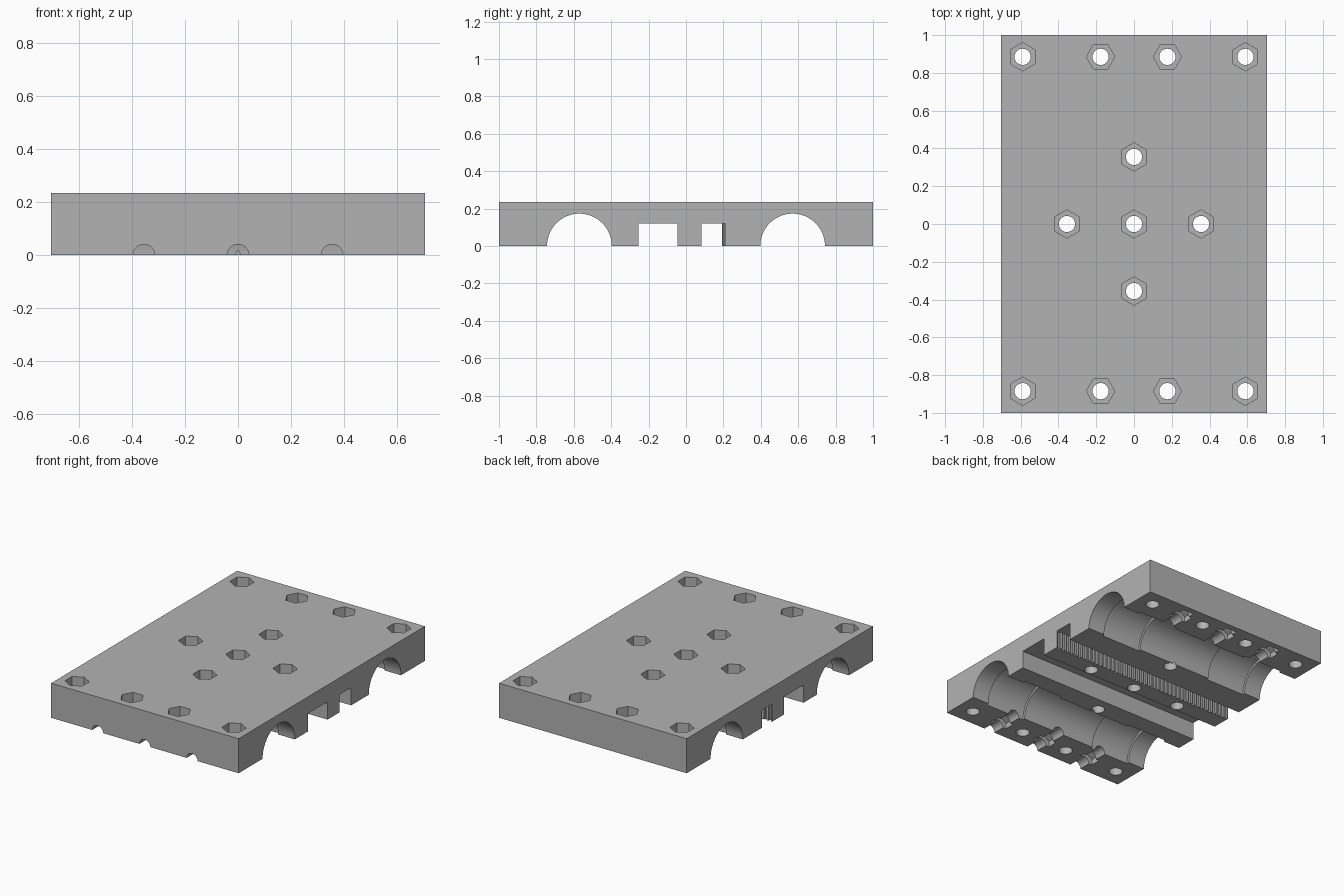
import bpy
import bmesh
import math
from mathutils import Matrix

cube = bpy.data.objects.get("Cube")
if cube:
    bpy.data.objects.remove(cube, do_unlink=True)

HALF_X, HALF_Y, HEIGHT = 0.705, 1.0, 0.235
SLOT_TOP = 0.12

grey = bpy.data.materials.new("light_grey")
grey.use_nodes = True
COLOUR = (0.45, 0.45, 0.45, 1)
grey.diffuse_color = COLOUR
grey.node_tree.nodes["Principled BSDF"].inputs["Base Color"].default_value = COLOUR

cutters = bpy.data.collections.new("cutters")
bpy.context.scene.collection.children.link(cutters)


def add_object(name, bm, collection):
    bmesh.ops.recalc_face_normals(bm, faces=bm.faces)
    mesh = bpy.data.meshes.new(name)
    bm.to_mesh(mesh)
    bm.free()
    mesh.materials.append(grey)
    obj = bpy.data.objects.new(name, mesh)
    collection.objects.link(obj)
    return obj


def box(name, x, y, z, collection):
    bm = bmesh.new()
    bmesh.ops.create_cube(bm, size=1)
    for v in bm.verts:
        v.co = [lo + (c + 0.5) * (hi - lo) for c, (lo, hi) in zip(v.co, (x, y, z))]
    return add_object(name, bm, collection)


def cylinder(name, centre, radius, length, axis="Z", sides=32, spin=0.0):
    turn = {"Z": Matrix(), "X": Matrix.Rotation(math.pi / 2, 4, "Y"),
            "Y": Matrix.Rotation(math.pi / 2, 4, "X")}[axis]
    bm = bmesh.new()
    bmesh.ops.create_cone(
        bm, cap_ends=True, segments=sides, radius1=radius, radius2=radius, depth=length,
        matrix=Matrix.Translation(centre) @ turn @ Matrix.Rotation(spin, 4, "Z"))
    return add_object(name, bm, cutters)


# Solid plate
plate = box("carriage_plate", (-HALF_X, HALF_X), (-HALF_Y, HALF_Y), (0, HEIGHT),
            bpy.context.scene.collection)

# Vertical bolt holes with hexagonal nut pockets in the top
bolts = [(x, y, 0) for x in (-0.59, 0.59) for y in (-0.885, 0.885)]
bolts += [(x, y, math.pi / 6) for x in (-0.177, 0.177) for y in (-0.885, 0.885)]
bolts += [(0, 0, 0), (0.355, 0, 0), (-0.355, 0, 0), (0, 0.355, 0), (0, -0.355, 0)]
for x, y, spin in bolts:
    # Points along x, or along y for the inner end rows
    cylinder("bolt_hole", (x, y, 0.1), 0.043, 0.5)
    cylinder("nut_pocket", (x, y, HEIGHT + 0.01), 0.075, 0.18, sides=6, spin=spin)

# Bearing channels, wider in two pockets along each
for y in (-0.57, 0.57):
    cylinder("rod_channel", (0, y, 0), 0.173, 2, "X", 64)
    for x in (-0.43, 0.43):
        cylinder("bearing_pocket", (x, y, 0), 0.19, 0.3, "X", 64)

# Clamp screws under both ends, with captive nuts
for x in (-0.355, 0, 0.355):
    for end, start, stop in ((-0.88, -1.1, -0.72), (0.88, 0.7, 0.96)):
        cylinder("screw_groove", (x, (start + stop) / 2, 0), 0.041, stop - start, "Y")
        cylinder("nut_trap", (x, end, 0), 0.075, 0.07, "Y", 6)

# Plain belt slot
box("belt_slot", (-1, 1), (-0.255, -0.045), (-0.1, SLOT_TOP), cutters)

# Toothed belt slot, a comb outline extruded upwards
TEETH = 42
pitch = 2 * HALF_X / TEETH
outline = [(HALF_X + 0.1, 0.21), (-HALF_X - 0.1, 0.19), (-HALF_X - 0.1, 0.084)]
for i in range(TEETH):
    x = -HALF_X + (i + 0.25) * pitch
    outline += [(x, 0.084), (x, 0.07), (x + pitch / 2, 0.07), (x + pitch / 2, 0.084)]
outline.append((HALF_X + 0.1, 0.084))
bm = bmesh.new()
face = bm.faces.new([bm.verts.new((x, y, -0.1)) for x, y in outline])
extruded = bmesh.ops.extrude_face_region(bm, geom=[face])["geom"]
bmesh.ops.translate(bm, vec=(0, 0, SLOT_TOP + 0.1),
                    verts=[v for v in extruded if isinstance(v, bmesh.types.BMVert)])
add_object("toothed_slot", bm, cutters)

# Cut everything out of the plate, then drop the cutters
cut = plate.modifiers.new("cut", "BOOLEAN")
cut.operation = "DIFFERENCE"
cut.operand_type = "COLLECTION"
cut.collection = cutters
cut.solver = "EXACT"
bpy.context.view_layer.objects.active = plate
plate.select_set(True)
bpy.ops.object.modifier_apply(modifier=cut.name)
for obj in list(cutters.objects):
    bpy.data.objects.remove(obj, do_unlink=True)
bpy.data.collections.remove(cutters)
bpy.ops.object.shade_smooth_by_angle(angle=math.radians(30))
